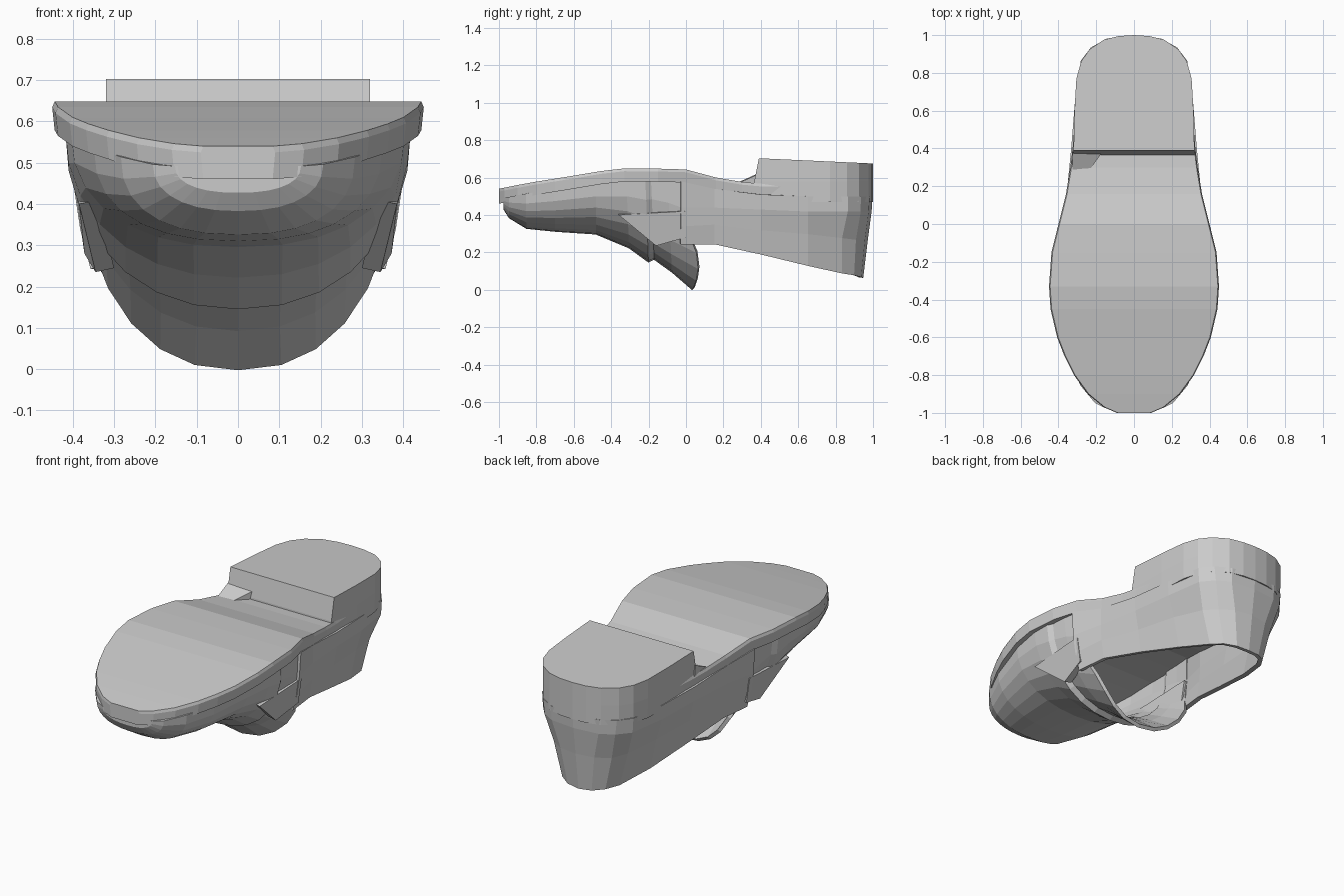
import bpy, bmesh, math

if "Cube" in bpy.data.objects:
    bpy.data.objects.remove(bpy.data.objects["Cube"])

# Sole plan: (y, half width) and sole upper profile: (y, z)
PLAN = [(-1, .09), (-.97, .16), (-.9, .245), (-.8, .318), (-.7, .368), (-.6, .407),
        (-.45, .442), (-.33, .45), (-.15, .437), (0, .40), (.16, .36), (.3, .337), (.4, .325)]
TOP = [(-1, .54), (-.85, .57), (-.6, .61), (-.45, .635), (-.3, .652), (0, .643),
       (.16, .6), (.35, .568), (1, .56)]


def lerp(table, y):
    for (a, va), (b, vb) in zip(table, table[1:]):
        if y <= b:
            return va + (vb - va) * (y - a) / (b - a)
    return table[-1][1]


def loft(name, rings, closed=True, cap_start=True, cap_end=True, thickness=0):
    """Skin a list of equal-length point rings."""
    bm = bmesh.new()
    vs = [[bm.verts.new(p) for p in r] for r in rings]
    n = len(rings[0])
    for a, b in zip(vs, vs[1:]):
        for i in range(n if closed else n - 1):
            j = (i + 1) % n
            bm.faces.new((a[i], a[j], b[j], b[i]))
    if cap_start:
        bm.faces.new(vs[0])
    if cap_end:
        bm.faces.new(vs[-1][::-1])
    bmesh.ops.recalc_face_normals(bm, faces=bm.faces)
    mesh = bpy.data.meshes.new(name)
    bm.to_mesh(mesh)
    bm.free()
    ob = bpy.data.objects.new(name, mesh)
    bpy.context.collection.objects.link(ob)
    if thickness:
        m = ob.modifiers.new("thickness", 'SOLIDIFY')
        m.thickness = thickness
        m.offset = 0
    return ob


def mirror_path(half):
    """Right-hand half path ending on the centre line -> full path."""
    return half + [(-x, *r) for x, *r in half[-2::-1]]


# Sole: thin plate lofted from toe to heel
rings = []
for y, w in PLAN + [(.7, .30), (.85, .26), (.95, .17)]:
    z = lerp(TOP, y)
    d = .08 if y < -.85 else .07
    rings.append([(-w + .006, y, z), (w - .006, y, z), (w, y, z - .015),
                  (w - .006, y, z - d), (-w + .006, y, z - d), (-w, y, z - .015)])
loft("sole", rings)

# Heel block: D-shaped plan with a sloped tread and breast
heel = mirror_path([(.32, .39), (.315, .6), (.305, .77), (.28, .86), (.235, .925),
                    (.16, .975), (.08, .995), (0, 1.0)])


def heel_z(y):
    return .703 - .028 * (y - .39) / .61


loft("heel", [[(x, y, heel_z(y)) for x, y in heel],
              [(x, y - (.025 if y < .4 else 0), .58) for x, y in heel],
              [(x * .99, y - (.03 if y < .4 else 0), .47) for x, y in heel]])

# Heel breast wedge: low fillet on one side
loft("heel_wedge", [[(-.325, .38, .62), (-.325, .28, .575), (-.325, .39, .55)],
                    [(-.16, .39, .62), (-.24, .28, .57), (-.16, .39, .55)]])

# Vamp and tongue: arched rings, (y, half width, lowest z, backward bow, exponent)
SEC = [(-.965, .15, .43, 0, 2.3), (-.94, .20, .39, 0, 2.3), (-.85, .275, .335, 0, 2.4),
       (-.7, .34, .32, 0, 2.4), (-.48, .395, .305, 0, 2.3), (-.32, .41, .23, .02, 2.2),
       (-.22, .41, .155, .02, 2.2), (-.19, .395, .17, .02, 2.2), (-.10, .39, .10, .03, 2.2),
       (-.01, .38, .005, .05, 2.3)]
rings = []
for y, w, zb, bow, p in SEC:
    zt = lerp(TOP, y) - .055
    ring = []
    for i in range(15):
        a = math.pi * i / 14
        c, s = math.cos(a), math.sin(a)
        x = math.copysign(abs(c) ** (2 / p), c) * w
        h = s ** (2 / p) if s > 1e-6 else 0
        # the lip of the tongue bulges backward, only on its lower part
        bulge = .08 * 4 * (h - .5) * (1 - h) * 2 if y > -.05 and h > .5 else 0
        ring.append((x, y + bow * h + bulge, zt - (zt - zb) * h))
    rings.append(ring)
loft("vamp_and_tongue", rings, closed=False, cap_end=False, thickness=.02)

# Quarters: wall wrapping the ankle opening, pinched in below the heel counter
upper = mirror_path([(.395, -.03, .58), (.345, .15, .54), (.32, .4, .51), (.30, .65, .50),
                     (.27, .86, .50), (.22, .925, .50), (.14, .97, .50), (0, .985, .50)])
counter = mirror_path([(.385, -.03, .44), (.345, .15, .44), (.315, .4, .43), (.295, .65, .42),
                       (.265, .86, .42), (.21, .925, .42), (.14, .965, .42), (0, .98, .42)])
middle = mirror_path([(.37, -.03, .34), (.34, .15, .35), (.295, .4, .32), (.26, .65, .30),
                      (.215, .83, .28), (.17, .90, .27), (.10, .945, .27), (0, .96, .27)])
rim = mirror_path([(.345, -.03, .245), (.325, .15, .245), (.28, .4, .19), (.225, .65, .13),
                   (.165, .83, .09), (.125, .89, .08), (.07, .925, .07), (0, .935, .065)])
loft("quarters", [upper, counter, middle, rim], closed=False, cap_start=False,
     cap_end=False, thickness=.025)


# Side facings: tapered flaps where the quarters overlap the vamp
def facing(s, name):
    outer = [(.385, -.36, .40), (.392, 0, .42), (.372, 0, .28), (.345, -.16, .235)]
    loft(name, [[(s * x, y, z) for x, y, z in outer],
                [(s * (x - .045), y, z + .01) for x, y, z in outer]])


for side, name in ((-1, "left_facing"), (1, "right_facing")):
    facing(side, name)
